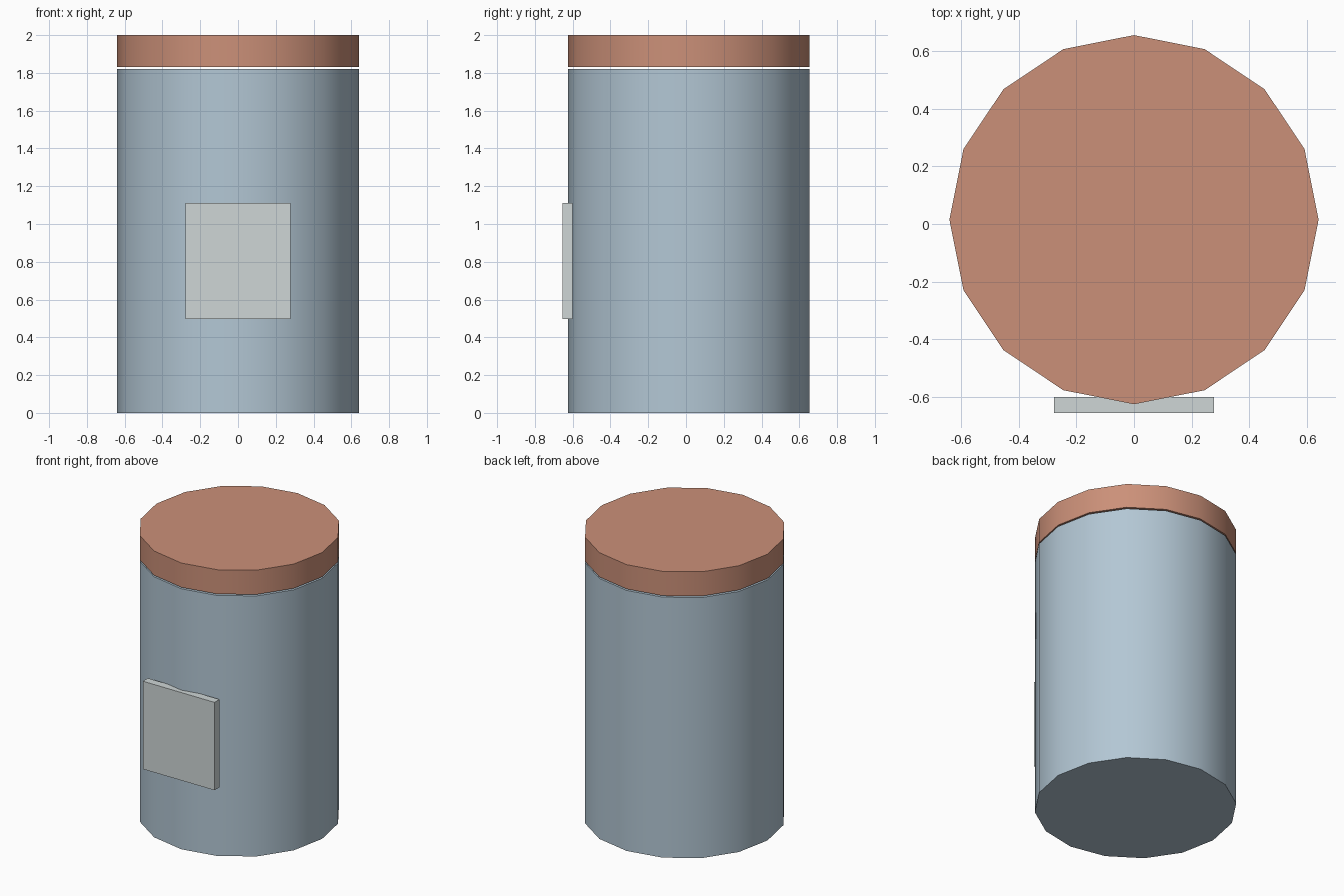
import bpy
from math import radians

if "Cube" in bpy.data.objects:
    bpy.data.objects.remove(bpy.data.objects["Cube"])

RADIUS, CENTRE_Y, SIDES = 0.64, 0.015, 16


def colour(obj, name, rgb):
    mat = bpy.data.materials.new(name)
    mat.diffuse_color = (*rgb, 1)
    mat.use_nodes = True
    mat.node_tree.nodes["Principled BSDF"].inputs["Base Color"].default_value = mat.diffuse_color
    obj.data.materials.append(mat)


def drum(name, z0, z1):
    bpy.ops.mesh.primitive_cylinder_add(
        vertices=SIDES, radius=RADIUS, depth=z1 - z0,
        location=(0, CENTRE_Y, (z0 + z1) / 2))
    obj = bpy.context.object
    obj.name = name
    bpy.ops.object.shade_smooth_by_angle(angle=radians(30))
    return obj


# Canister body and the lid floating just above it
body = drum("canister_body", 0, 1.82)
colour(body, "pale_blue", (0.45, 0.57, 0.66))
lid = drum("lid", 1.83, 2.0)
colour(lid, "terracotta", (0.60, 0.28, 0.19))

# Flat label plate on the front
bpy.ops.mesh.primitive_cube_add(size=1, location=(0, -0.6275, 0.805))
label = bpy.context.object
label.name = "front_label"
label.scale = (0.554, 0.055, 0.614)
bpy.ops.object.transform_apply(location=False, rotation=False, scale=True)
colour(label, "pale_grey", (0.62, 0.67, 0.67))
